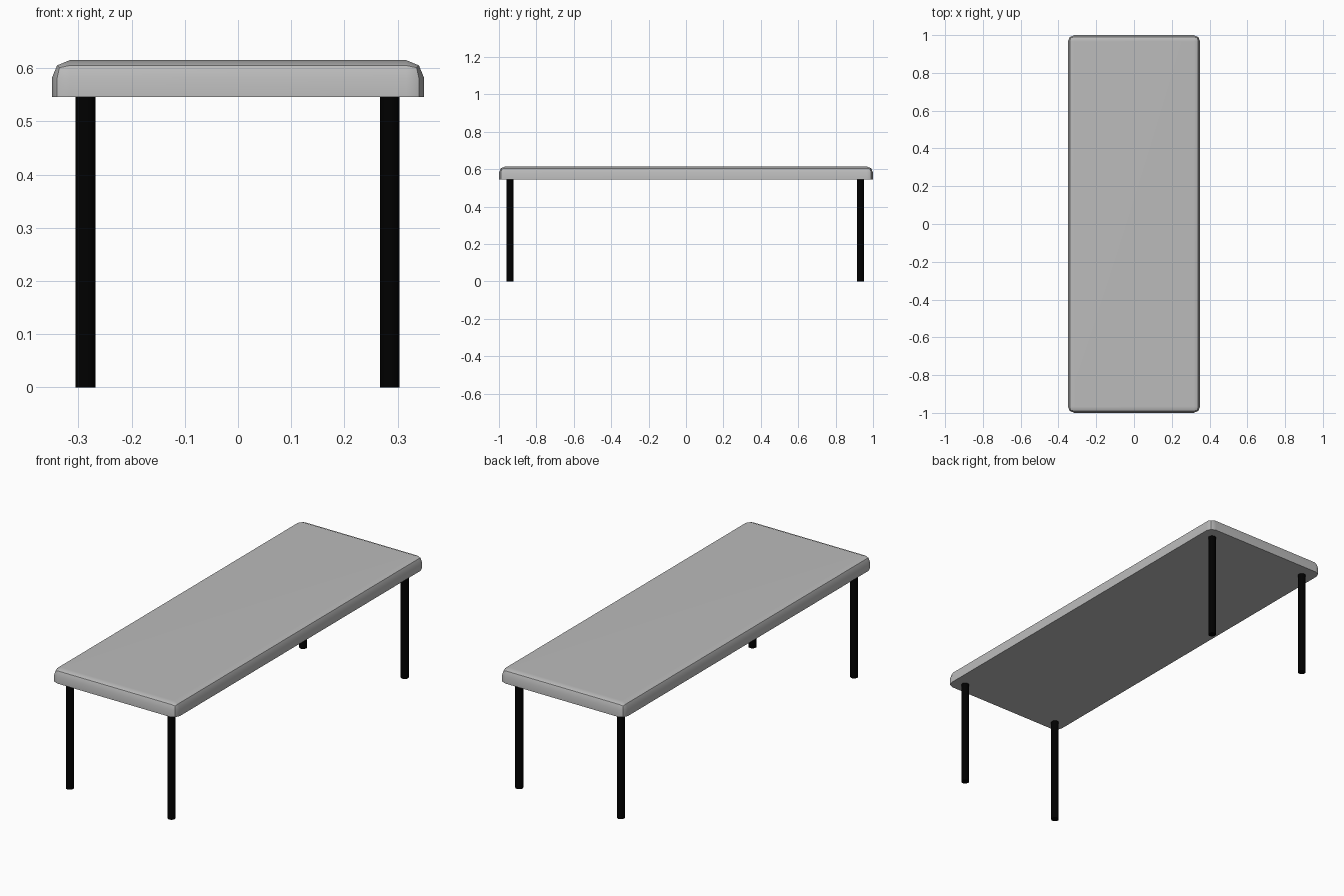
import bpy, bmesh
from math import radians

if "Cube" in bpy.data.objects:
    bpy.data.objects.remove(bpy.data.objects["Cube"])

TOP_Z, UNDER_Z = 0.615, 0.546
BEVEL = 0.034
LEG_R = 0.0185


def add_object(name, bm, mat):
    mesh = bpy.data.meshes.new(name)
    bm.to_mesh(mesh)
    bm.free()
    mesh.materials.append(mat)
    obj = bpy.data.objects.new(name, mesh)
    bpy.context.collection.objects.link(obj)
    # Smooth shading that keeps edges over 30 degrees sharp
    bpy.ops.object.select_all(action='DESELECT')
    obj.select_set(True)
    bpy.context.view_layer.objects.active = obj
    bpy.ops.object.shade_smooth_by_angle(angle=radians(30))
    return obj


def material(name, value):
    mat = bpy.data.materials.new(name)
    mat.diffuse_color = (value, value, value, 1)
    mat.use_nodes = True
    mat.node_tree.nodes["Principled BSDF"].inputs["Base Color"].default_value = mat.diffuse_color
    return mat


grey = material("mid_grey", 0.5)
black = material("black", 0.0)

# Tabletop: slab with rounded corners and top rim, sharp underside
bm = bmesh.new()
bmesh.ops.create_cube(bm, size=1)
for v in bm.verts:
    v.co.x *= 0.7
    v.co.y *= 2.0
    v.co.z = TOP_Z if v.co.z > 0 else UNDER_Z
rim = [e for e in bm.edges if any(v.co.z > 0.6 for v in e.verts)]
bmesh.ops.bevel(bm, geom=rim, offset=BEVEL, offset_type='OFFSET',
                segments=2, profile=0.5, affect='EDGES', clamp_overlap=True)
top = add_object("tabletop", bm, grey)
# Keep the large faces evenly shaded
weighted = top.modifiers.new("even_shading", 'WEIGHTED_NORMAL')
weighted.keep_sharp = True

# Four round black legs
for side, x in (("left", -0.2865), ("right", 0.285)):
    for end, y in (("front", -0.941), ("back", 0.932)):
        bm = bmesh.new()
        bmesh.ops.create_cone(bm, cap_ends=True, segments=32,
                              radius1=LEG_R, radius2=LEG_R, depth=UNDER_Z)
        bmesh.ops.translate(bm, verts=bm.verts, vec=(x, y, UNDER_Z / 2))
        add_object(f"{end}_{side}_leg", bm, black)
